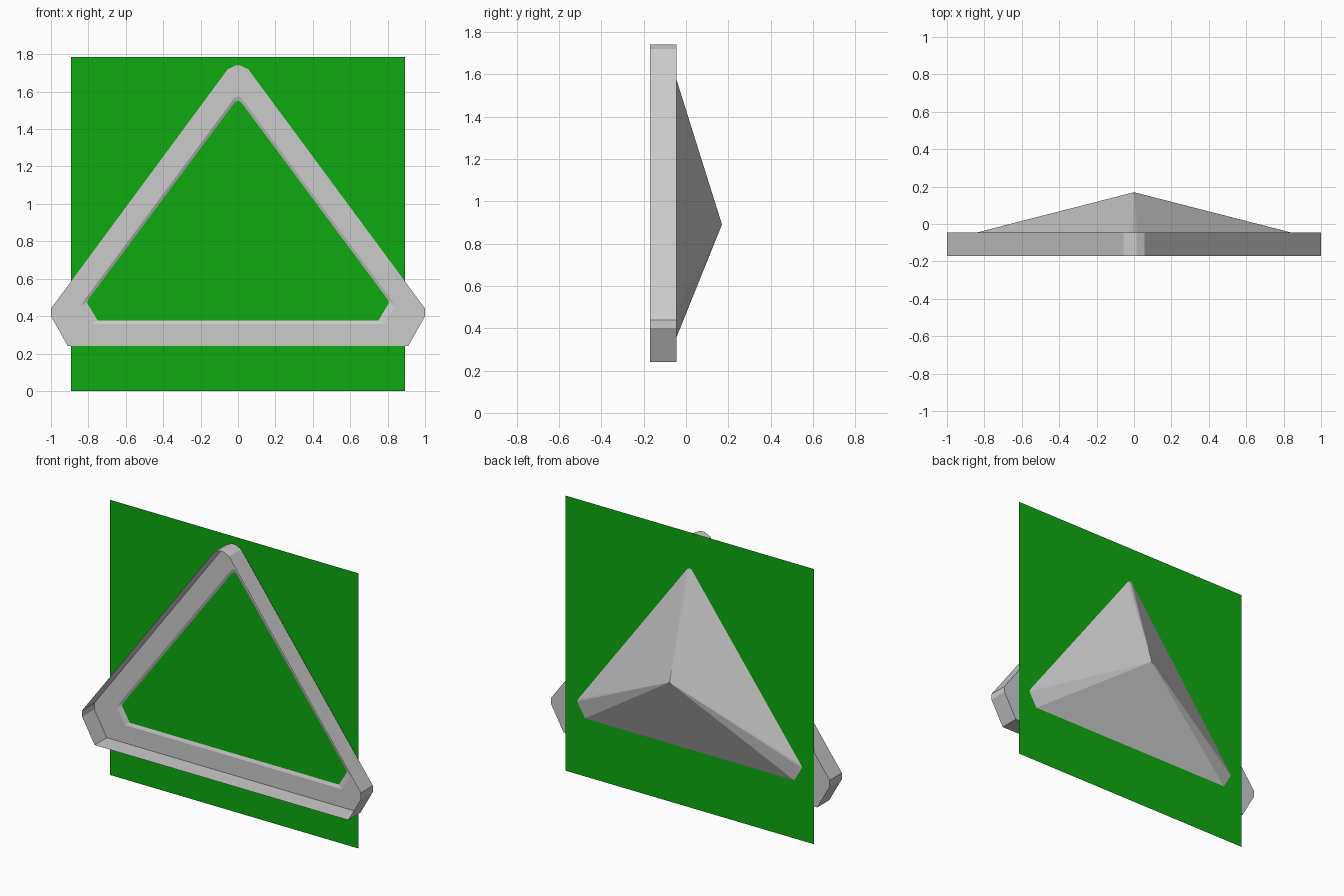
import bpy
import bmesh

if "Cube" in bpy.data.objects:
    bpy.data.objects.remove(bpy.data.objects["Cube"], do_unlink=True)

FRONT, BACK, PANEL_Y, APEX_Y = -0.17, -0.045, -0.037, 0.17


def material(name, color):
    mat = bpy.data.materials.new(name)
    mat.use_nodes = True
    mat.diffuse_color = color
    mat.node_tree.nodes["Principled BSDF"].inputs["Base Color"].default_value = color
    return mat


def mirrored(half):
    """Close a right-hand half outline by mirroring it across x = 0."""
    return half + [(-x, z) for x, z in reversed(half)]


def loop(bm, outline, y):
    return [bm.verts.new((x, y, z)) for x, z in outline]


def bridge(bm, a, b):
    for i in range(len(a)):
        j = (i + 1) % len(a)
        bm.faces.new((a[i], a[j], b[j], b[i]))


def finish(bm, name, mat):
    bmesh.ops.recalc_face_normals(bm, faces=bm.faces[:])
    mesh = bpy.data.meshes.new(name)
    bm.to_mesh(mesh)
    bm.free()
    mesh.materials.append(mat)
    obj = bpy.data.objects.new(name, mesh)
    bpy.context.collection.objects.link(obj)
    return obj


grey = material("light grey", (0.6, 0.6, 0.6, 1))
green = material("green", (0.0045, 0.4, 0.005, 1))

outer = mirrored([(0.013, 1.74), (0.055, 1.72), (1.0, 0.44), (1.0, 0.40), (0.91, 0.24)])
inner = mirrored([(0.008, 1.575), (0.02, 1.565), (0.83, 0.475), (0.838, 0.455), (0.78, 0.357)])

# Triangular tray: open at the front, with a rim and a shallow pyramid behind
bm = bmesh.new()
front_edge = loop(bm, outer, FRONT)
back_edge = loop(bm, outer, BACK)
rim_edge = loop(bm, inner, BACK)
bridge(bm, front_edge, back_edge)
bridge(bm, back_edge, rim_edge)
apex = bm.verts.new((0, APEX_Y, 0.89))
for i, v in enumerate(rim_edge):
    bm.faces.new((v, rim_edge[(i + 1) % len(rim_edge)], apex))
finish(bm, "triangular_tray", grey)

# Flat square panel crossing the pyramid just behind the rim
bm = bmesh.new()
bm.faces.new(loop(bm, mirrored([(0.892, 0.0), (0.892, 1.785)]), PANEL_Y))
finish(bm, "square_panel", green)
